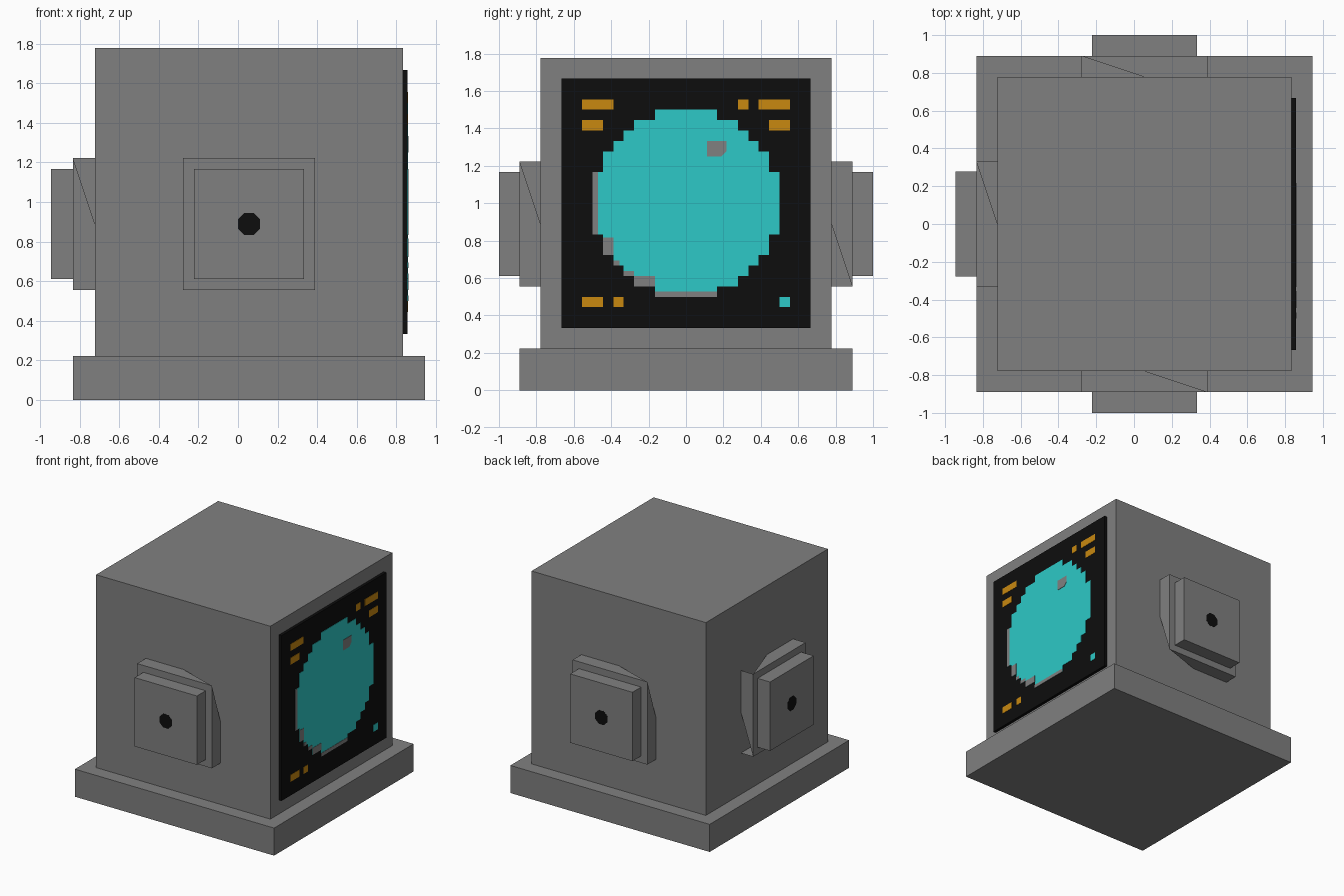
import bpy
import bmesh
from math import cos, sin, pi
from mathutils import Matrix, Vector

if "Cube" in bpy.data.objects:
    bpy.data.objects.remove(bpy.data.objects["Cube"])

U = 1 / 18  # design grid unit


def make_material(name, rgb):
    mat = bpy.data.materials.new(name)
    mat.use_nodes = True
    mat.diffuse_color = (*rgb, 1)
    mat.node_tree.nodes["Principled BSDF"].inputs["Base Color"].default_value = (*rgb, 1)
    return mat


GREY = make_material("casing grey", (0.216, 0.216, 0.216))
BLACK = make_material("screen black", (0.004, 0.004, 0.004))
CYAN = make_material("display cyan", (0.026, 0.584, 0.571))
ORANGE = make_material("indicator orange", (0.578, 0.246, 0.005))


def frame(right, out, origin):
    """Local axes (right, up, out) of one side, in grid units."""
    m = Matrix((right, (0, 0, 1), out)).transposed().to_4x4()
    return Matrix.Translation(origin) @ m


def add_mesh(name, verts, faces, mat, m):
    mesh = bpy.data.meshes.new(name)
    mesh.from_pydata([(m @ Vector(v)) * U for v in verts], [], faces)
    mesh.materials.append(mat)
    obj = bpy.data.objects.new(name, mesh)
    bpy.context.collection.objects.link(obj)
    return obj


def prism(name, outline, w0, w1, mat, m):
    """Extrude a flat outline from depth w0 out to w1."""
    n = len(outline)
    verts = [(u, v, w) for w in (w0, w1) for u, v in outline]
    faces = [list(range(n))[::-1], list(range(n, 2 * n))]
    faces += [(i, (i + 1) % n, n + (i + 1) % n, n + i) for i in range(n)]
    obj = add_mesh(name, verts, faces, mat, m)
    bm = bmesh.new()
    bm.from_mesh(obj.data)
    bmesh.ops.recalc_face_normals(bm, faces=bm.faces)
    bm.to_mesh(obj.data)
    bm.free()
    return obj


def rect(u0, u1, v0, v1):
    return [(u0, v0), (u1, v0), (u1, v1), (u0, v1)]


# Casing: base slab and cube body, both shifted one unit along x
upright = frame((1, 0, 0), (0, -1, 0), (1, 0, 0))
prism("base", rect(-16, 16, 0, 4), -16, 16, GREY, upright)
prism("body", rect(-14, 14, 4, 32), -14, 14, GREY, upright)


# Connector ports: part-open flange, plate and socket hole
def port(name, m, keep):
    corners = [(-6, 6), (6, 6), (6, -6), (-6, -6)]
    mids = [(0, 6), (6, 0), (0, -6), (-6, 0)]
    verts = [(*c, 2) for c in corners]
    verts += [(*c, 0) for c in corners + mids]
    faces = [(3, 2, 1, 0)]
    for k in range(4):
        nxt = (k + 1) % 4
        inner = (8 + k, 4 + k) if keep[k] == 0 else (4 + nxt, 8 + k)
        faces.append((k, nxt, *inner))
    add_mesh(name + "_flange", verts, faces, GREY, m)
    prism(name + "_plate", rect(-5, 5, -5, 5), 2, 4, GREY, m)
    hole = [(1.08 * cos(pi * (i + 0.5) / 4), 1.08 * sin(pi * (i + 0.5) / 4))
            for i in range(8)]
    prism(name + "_hole", hole, 4, 4.02, BLACK, m)


port("front_port", frame((1, 0, 0), (0, -1, 0), (1, -14, 16)), (0, 1, 0, 1))
port("back_port", frame((-1, 0, 0), (0, 1, 0), (1, 14, 16)), (0, 1, 0, 1))
port("right_port", frame((0, -1, 0), (-1, 0, 0), (-13, 0, 16)), (1, 1, 1, 1))

# Screen panel
side = frame((0, 1, 0), (1, 0, 0), (15, 0, 18))
FACE = 0.42
prism("screen", rect(-12, 12, -12, 12), 0, FACE, BLACK, side)

# Stepped round display, mirrored from one quarter
steps = [(3, 9), (5, 8), (6, 7), (7, 6), (8, 5), (9, 3)]
quarter = []
for i, (w, top) in enumerate(steps):
    quarter.append((w, top))
    if i + 1 < len(steps):
        quarter.append((w, steps[i + 1][1]))
half = quarter + [(u, -v) for u, v in reversed(quarter)]
disc = half + [(-u, v) for u, v in reversed(half)]
prism("display_disc", disc, FACE, FACE + 0.04, CYAN, side)

# Grey rim patches and spot on the display
patches = [(-9, -8.45, -3, 3), (-8, -7, -5, -3.3), (-7, -6.4, -6, -5.5),
           (-6, -5, -7, -6.5), (-5, -3, -8, -7), (-3, 3, -9, -8.5)]
for i, p in enumerate(patches):
    prism(f"display_rim_{i + 1}", rect(*p), FACE, FACE + 0.08, GREY, side)
spot = [(2, 4.5), (3.4, 4.5), (3.9, 5), (3.9, 6), (2, 6)]
prism("display_spot", spot, FACE, FACE + 0.08, GREY, side)

# Indicator marks: start, end, row
marks = [(-10, -7, 9), (5, 6, 9), (7, 10, 9), (-10, -8, 7), (8, 10, 7),
         (-10, -8, -10), (-7, -6, -10)]
for i, (a, b, row) in enumerate(marks):
    prism(f"indicator_{i + 1}", rect(a, b, row, row + 1), FACE, FACE + 0.04, ORANGE, side)
prism("status_light", rect(9, 10, -10, -9), FACE, FACE + 0.04, CYAN, side)
